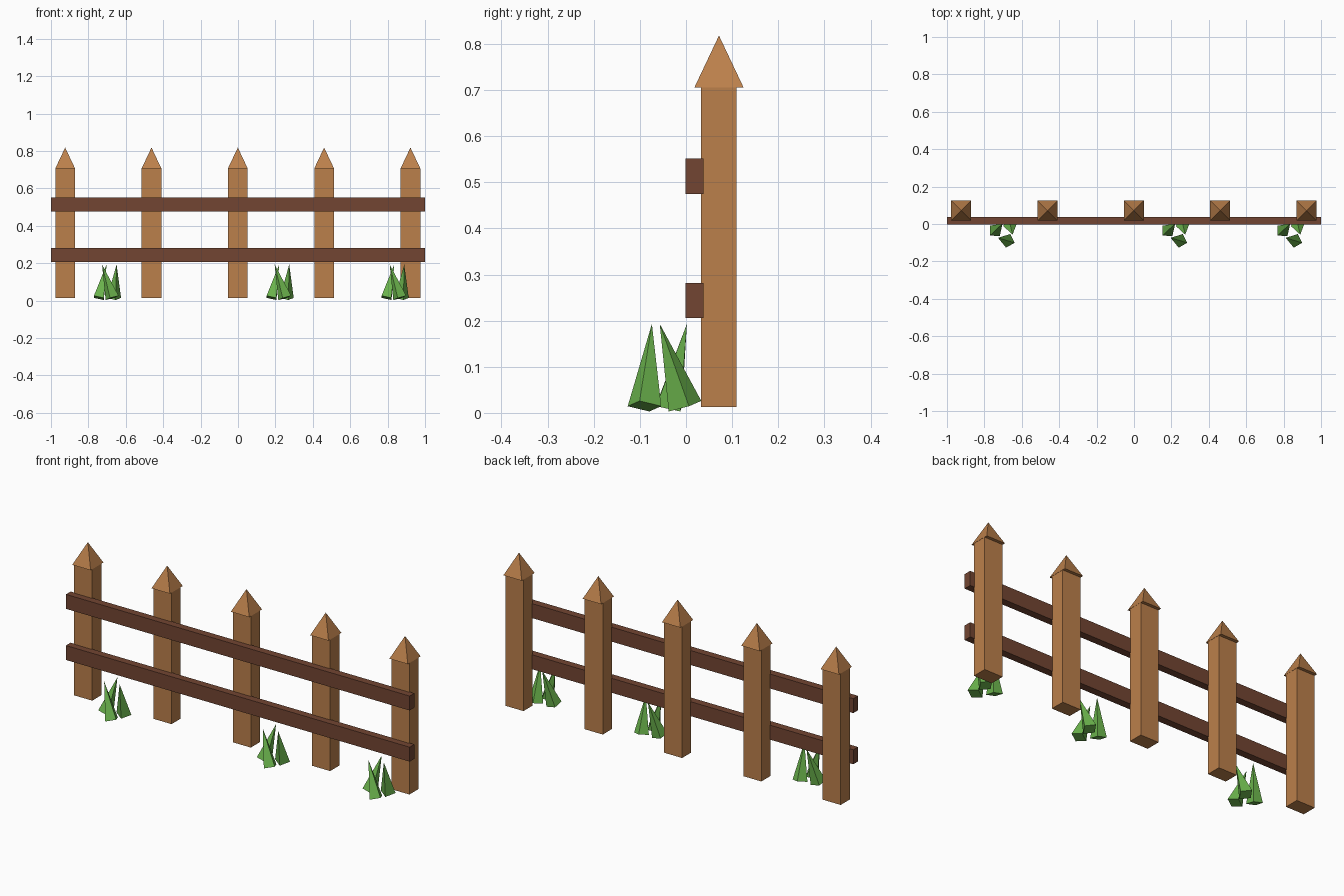
import bpy, bmesh
from math import cos, sin, pi, radians
from mathutils import Vector, Matrix

cube = bpy.data.objects.get("Cube")
if cube:
    bpy.data.objects.remove(cube, do_unlink=True)


def material(name, rgb):
    mat = bpy.data.materials.new(name)
    mat.use_nodes = True
    mat.diffuse_color = (*rgb, 1)
    mat.node_tree.nodes["Principled BSDF"].inputs["Base Color"].default_value = (*rgb, 1)
    return mat


LIGHT_WOOD = material("light wood", (0.50, 0.215, 0.07))
DARK_WOOD = material("dark wood", (0.17, 0.06, 0.032))
GRASS = material("grass green", (0.15, 0.46, 0.075))


def finish(bm, name, mat):
    bmesh.ops.recalc_face_normals(bm, faces=bm.faces)
    mesh = bpy.data.meshes.new(name)
    bm.to_mesh(mesh)
    bm.free()
    mesh.materials.append(mat)
    obj = bpy.data.objects.new(name, mesh)
    bpy.context.collection.objects.link(obj)
    return obj


def box(name, center, size, mat):
    bm = bmesh.new()
    matrix = Matrix.Translation(center) @ Matrix.Diagonal((*size, 1))
    bmesh.ops.create_cube(bm, size=1, matrix=matrix)
    return finish(bm, name, mat)


def add_pyramid(bm, base, tip, radius, turn):
    """Four-sided spike whose base is square to its axis."""
    axis = tip - base
    # Swing the upright spike onto its axis, keeping the corner direction
    swing = Vector((0, 0, 1)).rotation_difference(axis).to_matrix()
    ring = []
    for i in range(4):
        a = turn + i * pi / 2
        ring.append(bm.verts.new(base + swing @ Vector((cos(a), sin(a), 0)) * radius))
    top = bm.verts.new(tip)
    bm.faces.new(ring)
    for i in range(4):
        bm.faces.new((ring[i], ring[(i + 1) % 4], top))


# Posts with pointed caps
for i in range(5):
    x = -0.924 + i * 0.4615
    box(f"post_{i + 1}", (x, 0.071, 0.36), (0.105, 0.076, 0.694), LIGHT_WOOD)
    bm = bmesh.new()
    add_pyramid(bm, Vector((x, 0.0715, 0.705)), Vector((x, 0.0715, 0.818)),
                0.107 / 2 ** 0.5, pi / 4)
    finish(bm, f"post_cap_{i + 1}", LIGHT_WOOD)

# Horizontal rails
for name, z in (("lower_rail", 0.244), ("upper_rail", 0.513)):
    box(name, (0, 0.018, z), (2, 0.039, 0.076), DARK_WOOD)

# Grass tufts: three leaning spikes swirled around a centre
for n, x in enumerate((-0.693, 0.23, 0.845)):
    bm = bmesh.new()
    center = Vector((x, -0.043, 0))
    for k in range(3):
        spin = Matrix.Rotation(radians(120 * k), 3, 'Z')
        base = center + spin @ Vector((0.02, -0.047, 0.0145))
        tip = center + spin @ Vector((-0.034, -0.031, 0.193))
        lean = radians(163 + 120 * k)
        add_pyramid(bm, base, tip, 0.038, lean)
    finish(bm, f"grass_tuft_{n + 1}", GRASS)
